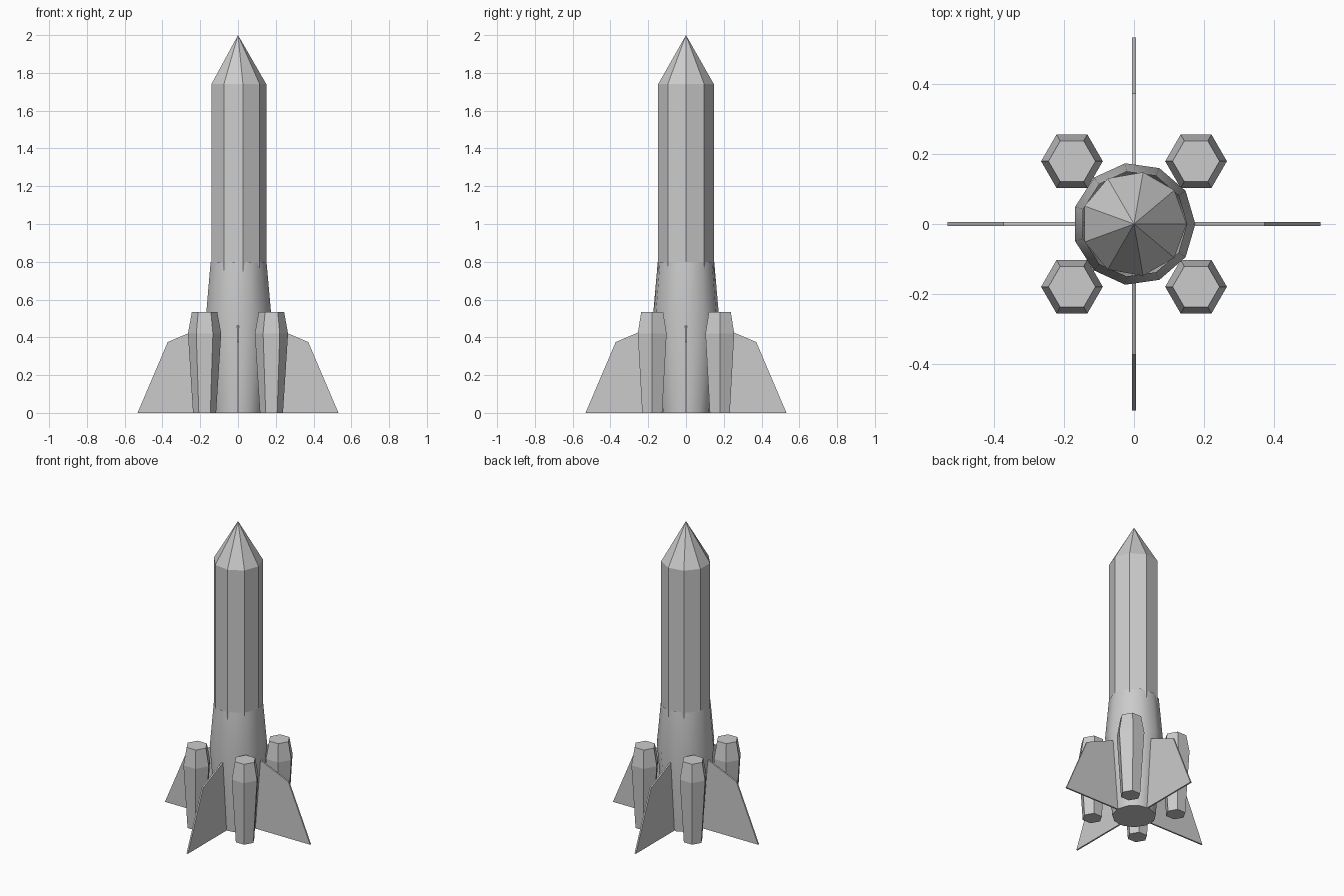
import bpy
import bmesh
from math import cos, sin, pi, radians
from mathutils import Matrix, Vector

cube = bpy.data.objects.get("Cube")
if cube:
    bpy.data.objects.remove(cube, do_unlink=True)

# Single grey paint
grey = bpy.data.materials.new("hull_grey")
grey.use_nodes = True
grey.diffuse_color = (0.6, 0.6, 0.6, 1)
grey.node_tree.nodes["Principled BSDF"].inputs["Base Color"].default_value = (0.6, 0.6, 0.6, 1)


def add_object(name, bm):
    bmesh.ops.recalc_face_normals(bm, faces=bm.faces[:])
    mesh = bpy.data.meshes.new(name)
    bm.to_mesh(mesh)
    bm.free()
    mesh.materials.append(grey)
    obj = bpy.data.objects.new(name, mesh)
    bpy.context.collection.objects.link(obj)
    return obj


def turned(name, sides, profile, centre=(0, 0), cap_top=True):
    """Stack rings of (radius, height); a zero radius becomes a point."""
    bm = bmesh.new()
    rings = []
    for r, z in profile:
        count = sides if r else 1
        rings.append([bm.verts.new((centre[0] + r * cos(2 * pi * i / sides),
                                    centre[1] + r * sin(2 * pi * i / sides), z))
                      for i in range(count)])
    for low, high in zip(rings, rings[1:]):
        for i in range(sides):
            j = (i + 1) % sides
            if len(high) == 1:
                bm.faces.new((low[i], low[j], high[0]))
            else:
                bm.faces.new((low[i], low[j], high[j], high[i]))
    bm.faces.new(rings[0])
    if cap_top and len(rings[-1]) > 1:
        bm.faces.new(rings[-1])
    return add_object(name, bm)


def fin(name, angle, thickness=0.01):
    """Swept flat plate standing on the ground, pointing outward."""
    outline = [(0.11, 0), (0.532, 0), (0.372, 0.375), (0.165, 0.463)]
    bm = bmesh.new()
    face = bm.faces.new([bm.verts.new((x, -thickness / 2, z)) for x, z in outline])
    extruded = bmesh.ops.extrude_face_region(bm, geom=[face])["geom"]
    verts = [v for v in extruded if isinstance(v, bmesh.types.BMVert)]
    bmesh.ops.translate(bm, verts=verts, vec=Vector((0, thickness, 0)))
    bmesh.ops.rotate(bm, verts=bm.verts[:], matrix=Matrix.Rotation(angle, 3, "Z"))
    return add_object(name, bm)


# Nine-sided hull with pointed nose
turned("hull", 9, [(0.15, 0.6), (0.15, 1.74), (0, 2)])

# Eleven-sided flared skirt, open at the top
skirt = turned("skirt", 11, [(0.132, 0), (0.175, 0.53), (0.151, 0.8)], cap_top=False)
bpy.ops.object.select_all(action="DESELECT")
skirt.select_set(True)
bpy.context.view_layer.objects.active = skirt
bpy.ops.object.shade_smooth_by_angle(angle=radians(35))

# Four fins
for i, side in enumerate(("left", "back", "right", "front")):
    fin("fin_" + side, i * pi / 2)

# Four hexagonal boosters between the fins
for x_name, sx in (("left", 1), ("right", -1)):
    for y_name, sy in (("front", -1), ("back", 1)):
        turned("booster_" + y_name + "_" + x_name, 6,
               [(0.061, 0), (0.088, 0.42), (0.067, 0.535)],
               (sx * 0.177, sy * 0.179))
